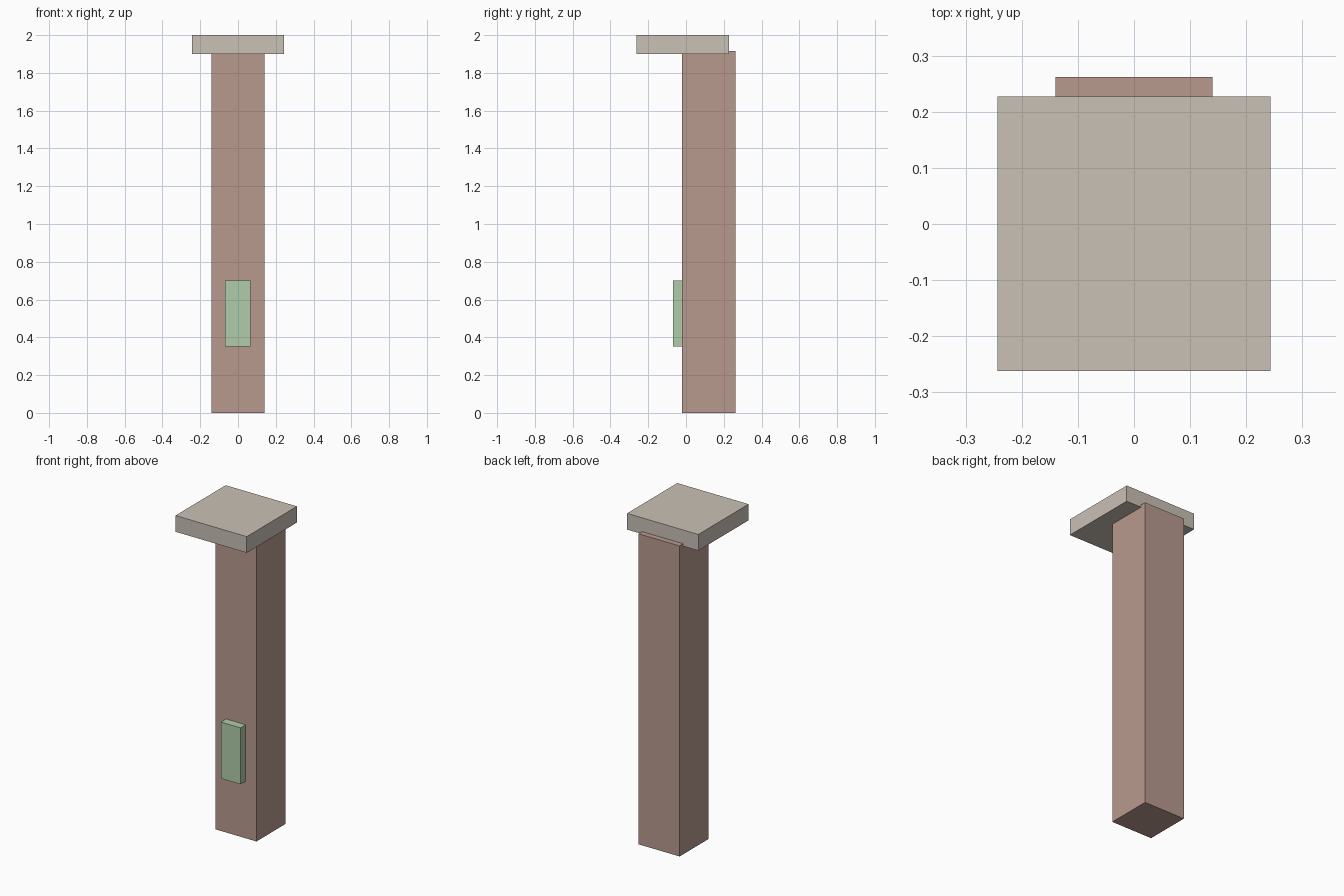
import bpy
import bmesh
from mathutils import Vector

default = bpy.data.objects.get("Cube")
if default:
    bpy.data.objects.remove(default, do_unlink=True)


def material(name, rgb):
    mat = bpy.data.materials.new(name)
    mat.use_nodes = True
    color = (*rgb, 1.0)
    mat.diffuse_color = color
    mat.node_tree.nodes["Principled BSDF"].inputs["Base Color"].default_value = color
    return mat


def box(name, low, high, mat):
    """Flat-shaded box between two opposite corners."""
    low, high = Vector(low), Vector(high)
    bm = bmesh.new()
    bmesh.ops.create_cube(bm, size=1.0)
    bmesh.ops.scale(bm, vec=high - low, verts=bm.verts)
    mesh = bpy.data.meshes.new(name)
    bm.to_mesh(mesh)
    bm.free()
    mesh.materials.append(mat)
    obj = bpy.data.objects.new(name, mesh)
    obj.location = (low + high) / 2
    bpy.context.collection.objects.link(obj)
    return obj


clay = material("dusty clay", (0.479, 0.323, 0.275))
stone = material("warm stone", (0.591, 0.533, 0.468))
green = material("pale green", (0.434, 0.604, 0.402))

# Square post, its top sunk slightly into the cap
box("post", (-0.14, -0.02, 0), (0.14, 0.262, 1.915), clay)

# Wide cap, set forward of the post
box("cap", (-0.243, -0.262, 1.9), (0.243, 0.227, 2.0), stone)

# Raised panel low on the front of the post
box("front_panel", (-0.068, -0.07, 0.352), (0.066, -0.02, 0.7), green)
